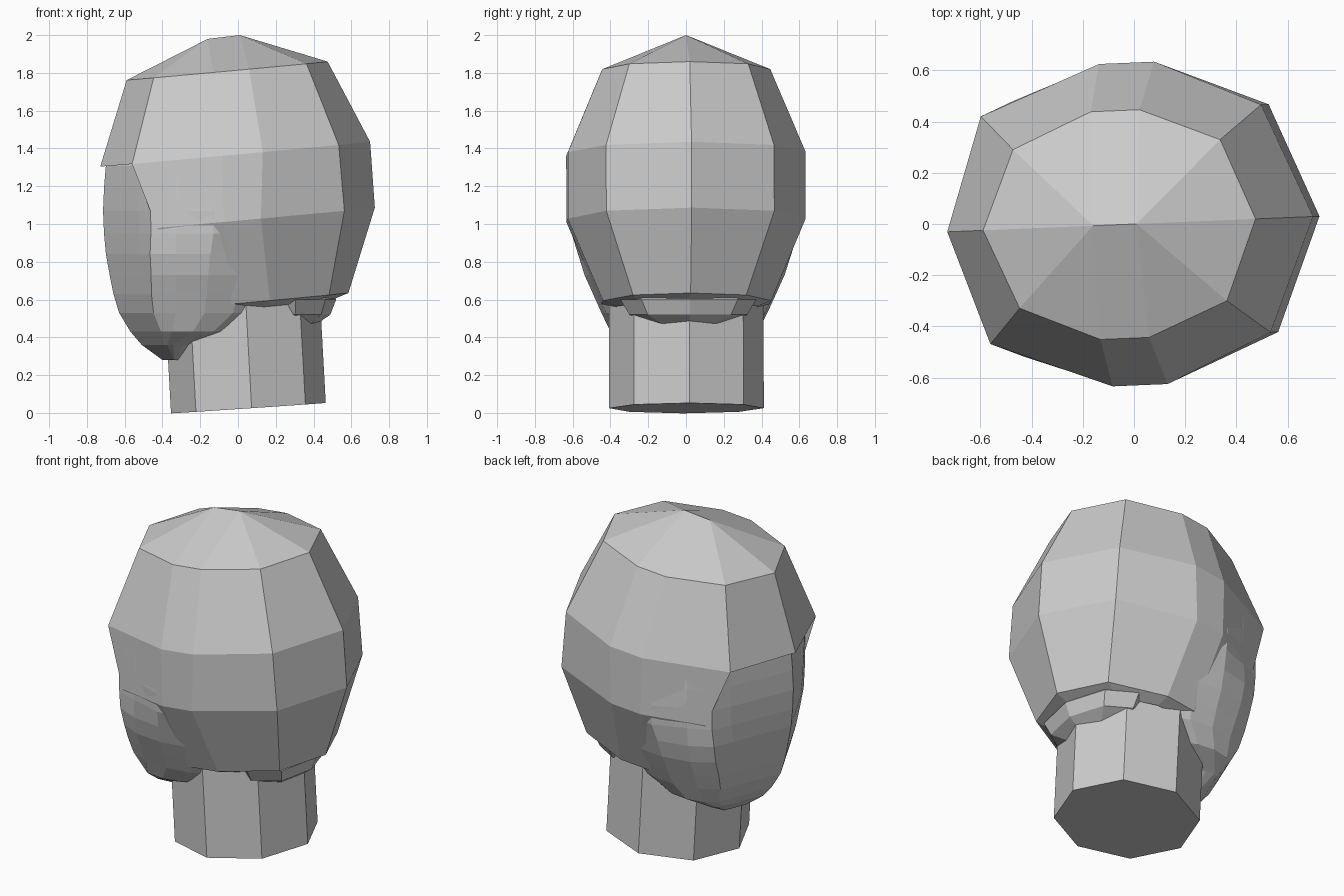
import bpy, bmesh, math
from mathutils import Matrix

if "Cube" in bpy.data.objects:
    bpy.data.objects.remove(bpy.data.objects["Cube"])

TURN = Matrix.Rotation(math.radians(2.4), 4, 'Z')  # whole head is turned slightly


def finish(name, bm):
    bmesh.ops.remove_doubles(bm, verts=bm.verts, dist=1e-4)
    bmesh.ops.recalc_face_normals(bm, faces=bm.faces)
    bmesh.ops.transform(bm, matrix=TURN, verts=bm.verts)
    mesh = bpy.data.meshes.new(name)
    bm.to_mesh(mesh)
    bm.free()
    ob = bpy.data.objects.new(name, mesh)
    bpy.context.collection.objects.link(ob)
    return ob


# Hair cap: half rings from front to back (height, points); each plane slopes back
SLOPE = 0.092
rings = [
    (1.816, [(-.59, 0), (-.46, .31), (-.15, .445), (.04, .445), (.35, .315), (.475, 0)]),
    (1.371, [(-.73, 0), (-.58, .445), (-.11, .63), (.105, .63), (.515, .445), (.70, 0)]),
    (1.020, [None, (-.45, .50), (-.10, .63), (.095, .63), (.545, .445), (.725, 0)]),
    (0.581, [None, (-.25, .35), (-.05, .445), (.15, .445), (.47, .30), (.585, 0)]),
    (0.550, [None, (-.20, .28), (-.05, .37), (.155, .37), (.38, .26), (.49, 0)]),
]
crown = [(-.16, 0, 1.98)] * 3 + [(.01, 0, 2.0)] * 3

bm = bmesh.new()
for side in (1, -1):
    rows = [crown] + [[p and (p[0], p[1], h + SLOPE * p[0]) for p in pts]
                      for h, pts in rings]
    for up, low in zip(rows, rows[1:]):
        for i in range(5):
            quad = [up[i], up[i + 1], low[i + 1], low[i]]
            if None in quad:          # open front for the face
                continue
            loop = list(dict.fromkeys(quad))
            bm.faces.new([bm.verts.new((x, y * side, z)) for x, y, z in loop])
finish("hair", bm)

# Head: stacked rounded sections (height, front x, back x, half width)
sections = [
    (.28, -.40, -.30, .13), (.36, -.51, -.20, .28), (.43, -.57, .06, .39),
    (.53, -.63, .24, .44), (.63, -.66, .29, .485), (.73, -.68, .32, .53),
    (.84, -.70, .36, .565), (.95, -.71, .40, .60), (1.07, -.715, .40, .61),
    (1.19, -.71, .40, .60), (1.31, -.70, .40, .58), (1.50, -.55, .35, .42),
    (1.65, -.35, .20, .25),
]
N = 20
bm = bmesh.new()
prev = None
for z, x0, x1, hy in sections:
    loop = []
    for k in range(N):
        c, s = math.cos(math.tau * k / N), math.sin(math.tau * k / N)
        px, py = [math.copysign(abs(v) ** 0.9, v) for v in (c, s)]
        x, y = (x0 + x1) / 2 + (x1 - x0) / 2 * px, hy * py
        # flatten the face and temples to the faceted outline of the hair
        x = max(x, x0 + .46 * abs(y))
        y = math.copysign(min(abs(y), .445 + .39 * (x + .58)), y)
        loop.append(bm.verts.new((x, y, z)))
    if prev is None:
        bm.faces.new(loop)
    else:
        for k in range(N):
            j = (k + 1) % N
            bm.faces.new([prev[k], prev[j], loop[j], loop[k]])
    prev = loop
bm.faces.new(prev)
finish("head", bm)

# Base of the skull under the hair
bm = bmesh.new()
bmesh.ops.create_uvsphere(bm, u_segments=8, v_segments=6, radius=1)
for v in bm.verts:
    w = .8 if v.co.z > .1 else 1
    v.co = (.29 + .23 * w * v.co.x, .36 * w * v.co.y, .60 + .16 * v.co.z)
finish("skull_base", bm)

# Neck: octagonal column leaning forward
bm = bmesh.new()
bmesh.ops.create_cone(bm, cap_ends=True, segments=8, radius1=.41, radius2=.41, depth=.8,
                      matrix=Matrix.Translation((0, 0, .4)))
for v in bm.verts:
    a = round(math.atan2(v.co.y, v.co.x) / (math.pi / 4)) * math.pi / 4
    z = v.co.z * .75
    x = .41 * math.cos(a)
    v.co = (.055 + x - .055 * z, .41 * math.sin(a), z + .025 + .067 * x)
finish("neck", bm)
